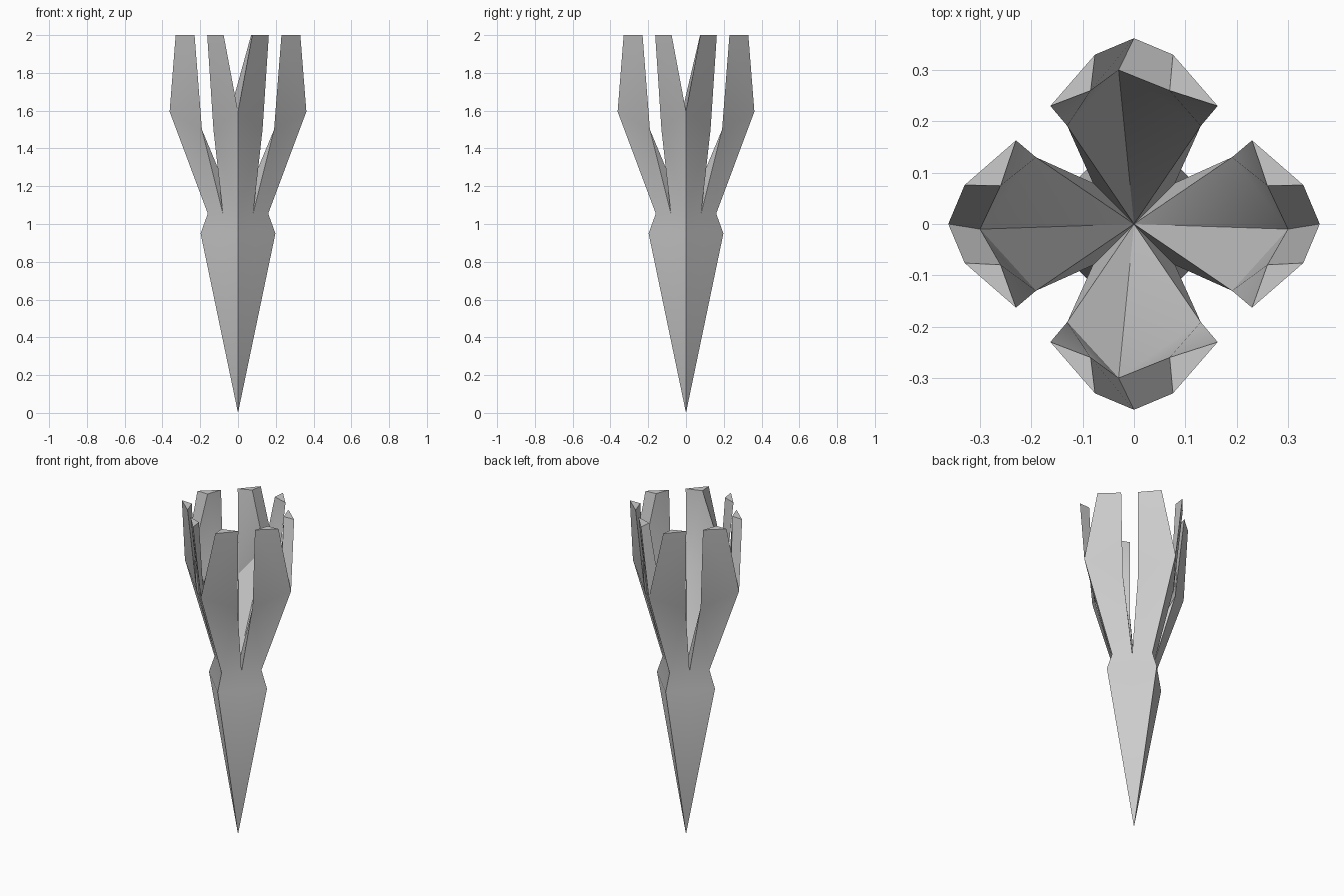
import bpy, bmesh, math
from mathutils import Matrix, Vector

if "Cube" in bpy.data.objects:
    bpy.data.objects.remove(bpy.data.objects["Cube"])

bm = bmesh.new()


def add_half(rot, side, shift):
    """One eighth of the model: half a petal and the spike facet below it."""
    p = {
        # spike and neck
        "tip": (0, 0, 0), "shoulder": (.198, 0, .95), "shoulder_mid": (.099, .099, .95),
        "neck": (.16, 0, 1.055), "neck_mid": (.08, .08, 1.055),
        # outer petal surface
        "ridge": (.362, 0, 1.595), "edge": (.191, .13, 1.5),
        "prong_in": (.33, .076, 2), "prong_out": (.23, .163, 2),
        # inner petal surface
        "cup": (0, 0, 1.04), "notch": (.30, shift * side, 1.64),
        "prong_back": (.26, .077 + shift * side * .25, 2),
    }
    v = {k: bm.verts.new(rot @ Vector((x, y * side, z))) for k, (x, y, z) in p.items()}
    faces = [
        "tip shoulder_mid shoulder",
        "shoulder shoulder_mid neck_mid neck",
        "neck neck_mid edge ridge",
        "ridge edge prong_out prong_in",
        "neck_mid cup edge",
        "edge prong_back prong_out",
        "prong_in prong_out prong_back",
        "ridge prong_in prong_back notch",
        "cup notch edge",
        "notch prong_back edge",
    ]
    for f in faces:
        bm.faces.new([v[n] for n in f.split()])


# four split petals around the axis, the notches slightly off centre
for i, shift in enumerate((-.01, .03, .01, -.03)):
    rot = Matrix.Rotation(i * math.pi / 2, 3, 'Z')
    for side in (1, -1):
        add_half(rot, side, shift)

bmesh.ops.remove_doubles(bm, verts=bm.verts, dist=0.001)
bmesh.ops.recalc_face_normals(bm, faces=bm.faces)

mesh = bpy.data.meshes.new("petal_spike")
bm.to_mesh(mesh)
bm.free()
spike = bpy.data.objects.new("petal_spike", mesh)
bpy.context.collection.objects.link(spike)
bpy.context.view_layer.objects.active = spike
spike.select_set(True)
bpy.ops.object.shade_smooth_by_angle(angle=math.radians(30))
